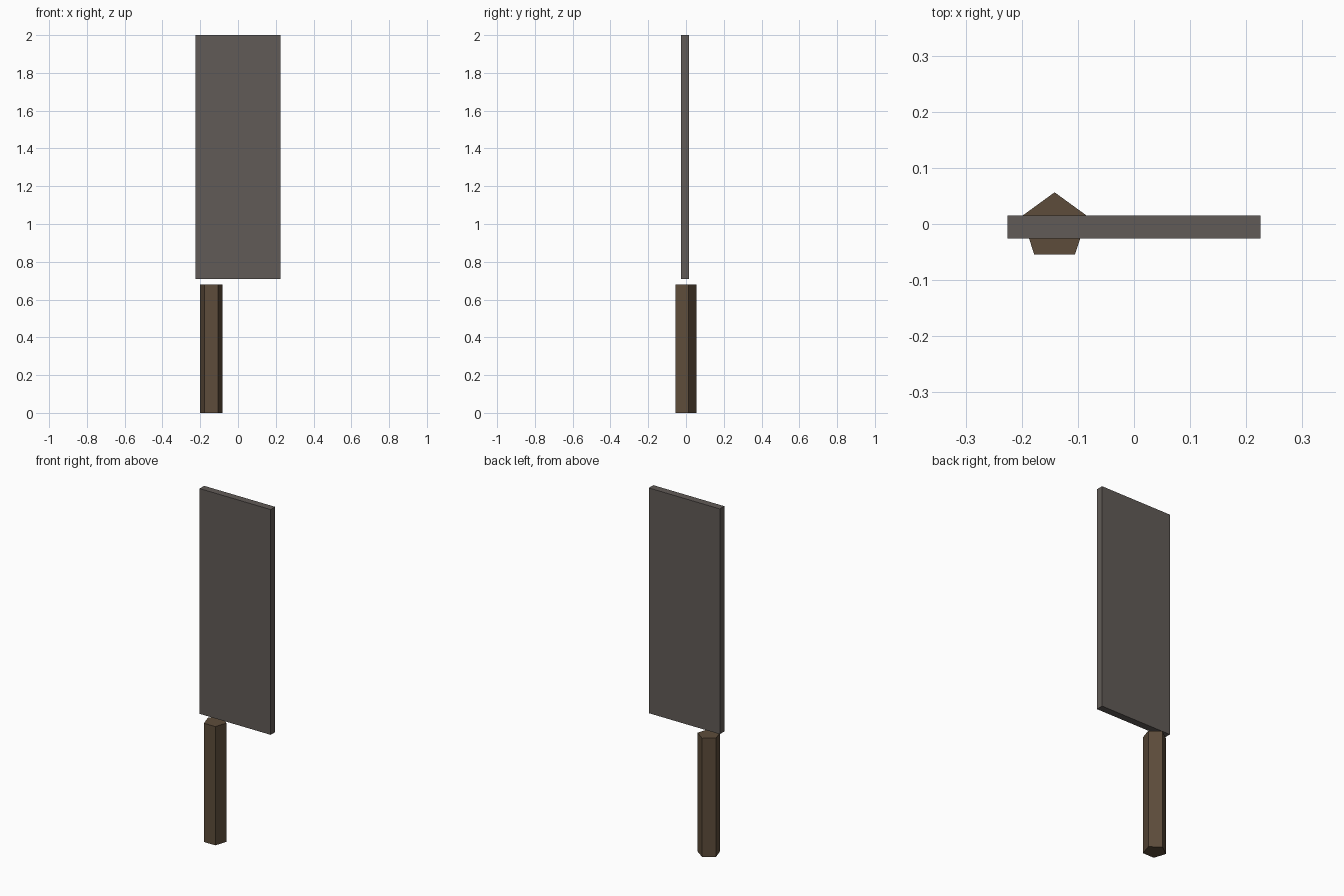
import bpy, bmesh, math

if "Cube" in bpy.data.objects:
    bpy.data.objects.remove(bpy.data.objects["Cube"])


def prism(name, outline, z0, z1, colour):
    """Extrude a flat outline (counter-clockwise) from z0 to z1."""
    bm = bmesh.new()
    base = bm.faces.new([bm.verts.new((x, y, z0)) for x, y in outline])
    top = bmesh.ops.extrude_face_region(bm, geom=[base], use_keep_orig=True)
    verts = [v for v in top["geom"] if isinstance(v, bmesh.types.BMVert)]
    bmesh.ops.translate(bm, verts=verts, vec=(0, 0, z1 - z0))
    bmesh.ops.recalc_face_normals(bm, faces=bm.faces)
    mesh = bpy.data.meshes.new(name)
    bm.to_mesh(mesh)
    bm.free()
    obj = bpy.data.objects.new(name, mesh)
    bpy.context.collection.objects.link(obj)
    mat = bpy.data.materials.new(name + "_colour")
    mat.diffuse_color = (*colour, 1)
    mat.use_nodes = True
    mat.node_tree.nodes["Principled BSDF"].inputs["Base Color"].default_value = mat.diffuse_color
    mesh.materials.append(mat)
    return obj


MID_Y = -0.005

# Blade: thin rectangular slab
hw, ht = 0.225, 0.0205
prism("blade",
      [(-hw, MID_Y - ht), (hw, MID_Y - ht), (hw, MID_Y + ht), (-hw, MID_Y + ht)],
      0.71, 2.0, (0.12, 0.105, 0.095))

# Handle: five-sided grip under the left edge, point to the back
R, HX = 0.0615, -0.1415
angles = [math.pi / 2 + i * math.tau / 5 for i in range(5)]
prism("handle",
      [(HX + R * math.cos(a), MID_Y + R * math.sin(a)) for a in angles],
      0.0, 0.68, (0.11, 0.073, 0.043))
